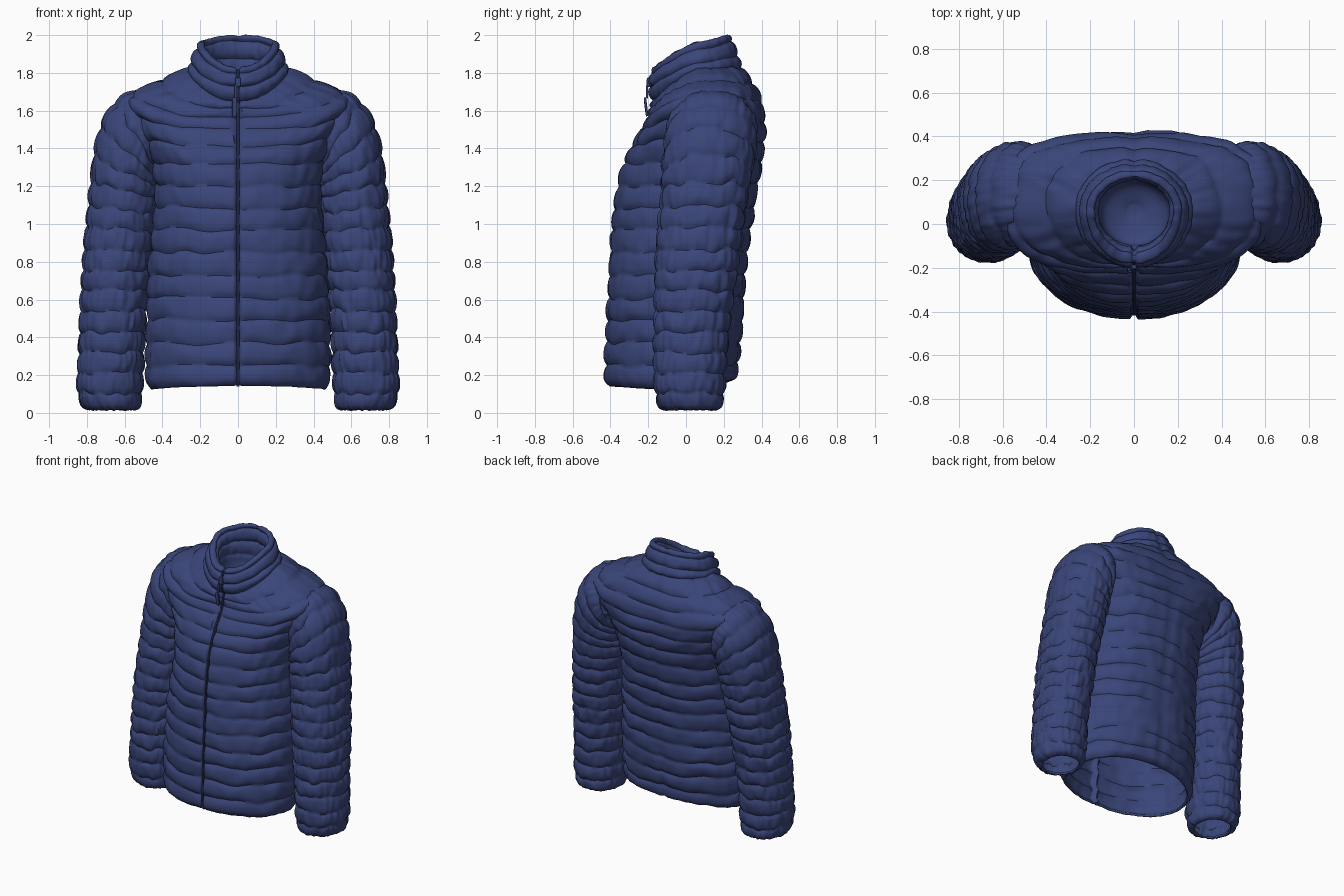
import bpy, bmesh, math
from mathutils import Vector, noise

if "Cube" in bpy.data.objects:
    bpy.data.objects.remove(bpy.data.objects["Cube"])


def material(name, rgb):
    m = bpy.data.materials.new(name)
    m.diffuse_color = (*rgb, 1)
    m.use_nodes = True
    m.node_tree.nodes["Principled BSDF"].inputs["Base Color"].default_value = m.diffuse_color
    return m


NAVY = material("navy fabric", (0.042, 0.060, 0.190))
DARK = material("dark navy zip", (0.022, 0.030, 0.090))


def spow(v, p):
    return math.copysign(abs(v) ** p, v)


class Loft:
    """Smooth tube through key rings: z side, x centre, half width, y front,
    y middle, y back, z lift at front, z lift at back, roundness, tilt."""

    def __init__(self, keys, rows):
        self.keys, self.rows = keys, rows
        d = [0]
        for a, b in zip(keys, keys[1:]):
            side = math.hypot(b[0] - a[0], b[2] - a[2])
            front = math.hypot(b[0] + b[6] - a[0] - a[6], b[3] - a[3])
            back = math.hypot(b[0] + b[7] - a[0] - a[7], b[5] - a[5])
            outer = math.hypot(b[0] + b[9] - a[0] - a[9], b[1] + b[2] - a[1] - a[2])
            d.append(d[-1] + (side + front + back + outer) / 4)
        self.u = [x * rows / d[-1] for x in d]

    def ring(self, u):
        U, K = self.u, self.keys
        i = 0
        while i < len(U) - 2 and u > U[i + 1]:
            i += 1
        h = U[i + 1] - U[i]
        t = (u - U[i]) / h

        def slope(j, c):
            a, b = max(j - 1, 0), min(j + 1, len(U) - 1)
            return (K[b][c] - K[a][c]) / (U[b] - U[a])
        return [(2 * t**3 - 3 * t**2 + 1) * K[i][c] + (3 * t**2 - 2 * t**3) * K[i + 1][c]
                + h * ((t**3 - 2 * t**2 + t) * slope(i, c) + (t**3 - t**2) * slope(i + 1, c))
                for c in range(10)]

    def pos(self, u, a):
        z, xc, hw, yf, yc, yb, lf, lb, power, tilt = self.ring(u)
        c, s = math.cos(a), math.sin(a)
        y = yc + (yb - yc if s > 0 else yc - yf) * spow(s, power)
        return Vector((xc + hw * spow(c, power), y,
                       z + tilt * c + abs(s) ** 1.4 * (lb if s > 0 else lf)))


def quilted(name, loft, amp, wrinkle, steps=10, groove=0.0, wobble=0.2, cap=False, seed=0, plain=99):
    """Loft mesh with puffed rows, stitched seams and fabric wrinkles."""
    angles = [math.radians(d) for d in range(-84, 265, 3)]
    if groove:
        angles += [math.radians(-90 + d) for d in (-4, -2.6, -1.6, -0.8, 0, 0.8, 1.6, 2.6, 4)]
    else:
        angles += [math.radians(d) for d in (-93, -90, -87)]
    angles = sorted(a if a < math.radians(265) else a - 2 * math.pi for a in angles)
    angles = [a for i, a in enumerate(angles) if i == 0 or a - angles[i - 1] > 0.005]
    n, count = len(angles), loft.rows * steps + 1
    grid = []
    for i in range(count):
        u = i / steps
        fade = min(1, u, loft.rows - u)
        line = []
        for a in angles:
            p = Vector((math.cos(a) * 2.5, math.sin(a) * 2.5, u * 0.7 + seed))
            line.append(loft.pos(u + wobble * fade * noise.noise(p), a))
        grid.append(line)
    bm = bmesh.new()
    rings = []
    for i in range(count):
        u = i / steps
        f = u % 1
        flat = max(0, min(1, plain - u))    # lining without quilting
        puff = flat * amp * (1 - abs(2 * f - 1) ** 2.6 - 0.6)
        ring = []
        for j, a in enumerate(angles):
            across = grid[i][(j + 1) % n] - grid[i][j - 1]
            up = grid[min(i + 1, count - 1)][j] - grid[max(i - 1, 0)][j]
            nor = across.cross(up).normalized()
            p = Vector((math.cos(a) * 7, math.sin(a) * 7, u * 1.1 + seed))
            off = puff * (1 + 0.7 * noise.noise(p * 0.4)) + flat * wrinkle * noise.noise(p)
            x = grid[i][j].x
            if groove:   # pinch at the front zip and centre back seam
                front = math.sin(a) < 0
                off -= flat * (groove * math.exp(-(x / 0.011) ** 2) if front
                               else 0.010 * math.exp(-(x / 0.02) ** 2))
            ring.append(bm.verts.new(grid[i][j] + nor * off))
        rings.append(ring)
    for r, s in zip(rings, rings[1:]):
        for j in range(n):
            k = (j + 1) % n
            bm.faces.new((r[j], r[k], s[k], s[j]))
    if cap:
        bm.faces.new(rings[-1])
    return finish(name, bm, NAVY)


def finish(name, bm, mat, angle=50):
    me = bpy.data.meshes.new(name)
    bm.to_mesh(me)
    bm.free()
    me.materials.append(mat)
    ob = bpy.data.objects.new(name, me)
    bpy.context.collection.objects.link(ob)
    bpy.ops.object.select_all(action='DESELECT')
    bpy.context.view_layer.objects.active = ob
    ob.select_set(True)
    bpy.ops.object.shade_smooth_by_angle(angle=math.radians(angle))
    return ob


def thicken(ob, t):
    m = ob.modifiers.new("lining", 'SOLIDIFY')
    m.thickness, m.offset = t, -1


# Body: hem up to the neck seam
body = Loft([
    (0.120, 0, 0.465, -0.415, -0.07, 0.235, 0.02, 0.04, 0.93, 0),
    (0.180, 0, 0.485, -0.428, -0.07, 0.265, 0.01, 0.02, 0.93, 0),
    (0.400, 0, 0.487, -0.423, -0.06, 0.293, 0.0, 0.0, 0.93, 0),
    (0.800, 0, 0.470, -0.403, -0.03, 0.323, 0.0, 0.0, 0.93, 0),
    (1.150, 0, 0.440, -0.373, 0.02, 0.373, 0.0, 0.0, 0.90, 0),
    (1.350, 0, 0.465, -0.325, 0.07, 0.405, -0.01, 0.0, 0.82, 0),
    (1.530, 0, 0.540, -0.250, 0.10, 0.420, -0.05, -0.02, 0.70, 0),
    (1.670, 0, 0.585, -0.210, 0.11, 0.408, -0.12, -0.06, 0.64, 0),
    (1.755, 0, 0.430, -0.192, 0.10, 0.368, -0.15, -0.03, 0.72, 0),
    (1.835, 0, 0.250, -0.175, 0.08, 0.290, -0.18, 0.0, 0.95, 0)], 15)
thicken(quilted("jacket_body", body, 0.014, 0.008, groove=0.03), 0.015)

# Sleeves: cuff up to the tilted armhole
cuff_to_armhole = [   # outer x, outer z, inner x, inner z, y front, y back
    (0.790, 0.008, 0.545, 0.008, -0.105, 0.160),
    (0.825, 0.040, 0.520, 0.040, -0.140, 0.190),
    (0.850, 0.130, 0.507, 0.130, -0.165, 0.203),
    (0.840, 0.400, 0.495, 0.400, -0.170, 0.223),
    (0.820, 0.800, 0.462, 0.800, -0.160, 0.275),
    (0.783, 1.200, 0.425, 1.120, -0.132, 0.330),
    (0.757, 1.400, 0.415, 1.200, -0.125, 0.352),
    (0.705, 1.570, 0.415, 1.260, -0.115, 0.368),
    (0.615, 1.680, 0.420, 1.300, -0.100, 0.375),
    (0.490, 1.715, 0.425, 1.340, -0.070, 0.355)]
sleeve = Loft([((oz + iz) / 2, (ox + ix) / 2, (ox - ix) / 2, yf, (yf + yb) / 2, yb,
                0, 0, 0.93, (oz - iz) / 2)
               for ox, oz, ix, iz, yf, yb in cuff_to_armhole], 15)
arm = quilted("sleeves", sleeve, 0.013, 0.009, seed=7)
arm.modifiers.new("pair", 'MIRROR').use_axis = (True, False, False)
thicken(arm, 0.012)

# Collar: outside, rolled rim, inside and smooth neck lining
collar = Loft([
    (1.790, 0, 0.252, -0.175, 0.06, 0.292, -0.15, 0.03, 1, 0),
    (1.830, 0, 0.262, -0.192, 0.06, 0.288, -0.13, 0.03, 1, 0),
    (1.890, 0, 0.240, -0.192, 0.06, 0.265, -0.13, 0.04, 1, 0),
    (1.948, 0, 0.212, -0.178, 0.06, 0.242, -0.13, 0.04, 1, 0),
    (1.953, 0, 0.185, -0.137, 0.06, 0.214, -0.13, 0.04, 1, 0),
    (1.900, 0, 0.170, -0.112, 0.06, 0.205, -0.12, 0.03, 1, 0),
    (1.780, 0, 0.168, -0.102, 0.06, 0.205, -0.08, 0.0, 1, 0),
    (1.660, 0, 0.140, -0.080, 0.06, 0.185, -0.03, 0.0, 1, 0),
    (1.600, 0, 0.030, 0.030, 0.06, 0.090, 0.0, 0.0, 1, 0)], 8)
quilted("collar", collar, 0.017, 0.005, groove=0.018, wobble=0.08, cap=True, seed=3, plain=5.5)


# Zip tape and teeth running up the body and the collar front
def zip_strip(name, loft, u0, u1, depth, half):
    bm = bmesh.new()
    rows = []
    for i in range(81):
        p = loft.pos(u0 + (u1 - u0) * i / 80, -math.pi / 2)
        rows.append([bm.verts.new((x, p.y + depth + dy, p.z))
                     for x, dy in ((-half, 0.012), (-half * 0.5, 0), (half * 0.5, 0), (half, 0.012))])
    for a, b in zip(rows, rows[1:]):
        for k in range(3):
            bm.faces.new((a[k], a[k + 1], b[k + 1], b[k]))
    finish(name, bm, DARK)


zip_strip("body_zip", body, 0.0, 14.8, 0.010, 0.009)
zip_strip("collar_zip", collar, 0.1, collar.u[3], 0.004, 0.009)


# Zip slider and hanging pull tab
def block(name, centre, size, tilt=0.0):
    bpy.ops.mesh.primitive_cube_add(size=1, location=centre, rotation=(tilt, 0, 0))
    ob = bpy.context.object
    ob.name, ob.scale = name, size
    ob.data.materials.append(NAVY)
    bev = ob.modifiers.new("round", 'BEVEL')
    bev.width, bev.segments = 0.2, 2


block("zip_slider", (0, -0.195, 1.750), (0.028, 0.026, 0.050))
block("zip_pull_link", (-0.012, -0.206, 1.700), (0.014, 0.012, 0.070))
block("zip_pull_tab", (-0.018, -0.212, 1.620), (0.026, 0.014, 0.100), 0.12)
